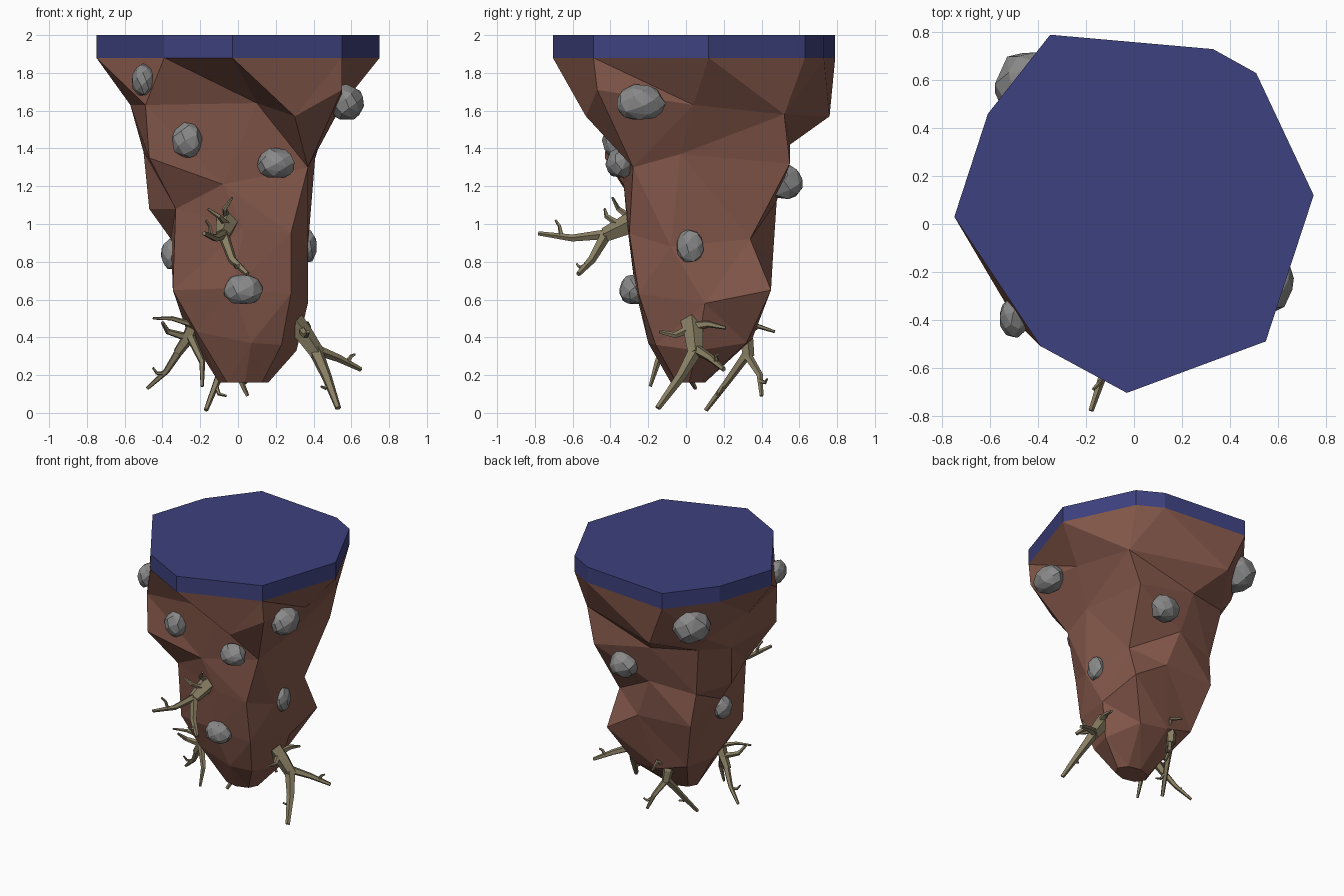
import bpy, bmesh, math, random
from mathutils import Vector

random.seed(7)


def material(name, rgb):
    m = bpy.data.materials.new(name)
    m.diffuse_color = (*rgb, 1)
    return m


GRASS = material("slab_blue", (0.048, 0.053, 0.21))
EARTH = material("earth_brown", (0.24, 0.10, 0.072))
STONE = material("stone_grey", (0.25, 0.25, 0.25))
WOOD = material("root_tan", (0.25, 0.21, 0.125))


def finish(bm, name, mat):
    bmesh.ops.recalc_face_normals(bm, faces=bm.faces[:])
    me = bpy.data.meshes.new(name)
    bm.to_mesh(me)
    bm.free()
    me.materials.append(mat)
    ob = bpy.data.objects.new(name, me)
    bpy.context.collection.objects.link(ob)
    return ob


def bridge(bm, a, b):
    # join two closed rings, skipping repeated corners
    n = len(a)
    for i in range(n):
        j = (i + 1) % n
        vs = list(dict.fromkeys((a[i], a[j], b[j], b[i])))
        if len(vs) == 4:
            # split along the shorter diagonal
            if (vs[0].co - vs[2].co).length < (vs[1].co - vs[3].co).length:
                bm.faces.new((vs[0], vs[1], vs[2]))
                bm.faces.new((vs[0], vs[2], vs[3]))
            else:
                bm.faces.new((vs[0], vs[1], vs[3]))
                bm.faces.new((vs[1], vs[2], vs[3]))
        elif len(vs) == 3:
            bm.faces.new(vs)


# top slab: nine-sided prism
OUTLINE = [(.55, -.49), (.75, .12), (.51, .63), (.33, .73), (-.35, .79),
           (-.61, .46), (-.75, .03), (-.39, -.51), (-.03, -.705)]
bm = bmesh.new()
top = bm.faces.new([bm.verts.new((x, y, 2.0)) for x, y in OUTLINE])
low = bm.faces.new([bm.verts.new((x, y, 1.88)) for x, y in OUTLINE])
for i in range(9):
    j = (i + 1) % 9
    bm.faces.new((top.verts[i], top.verts[j], low.verts[j], low.verts[i]))
finish(bm, "top_slab", GRASS)

# earth body: faceted rings, counter-clockwise from the front right corner
SHOULDER = [(.30, -.53, 1.57), (.55, -.47, 1.71), (.55, .04, 1.63), (.48, .52, 1.58),
            (-.22, .76, 1.57), (-.50, .46, 1.56), (-.57, .05, 1.63), (-.49, -.41, 1.63),
            (.10, -.36, 1.64)]
CHEST = [(.37, -.28, 1.30), (.41, -.03, 1.37), (.40, .55, 1.32), (-.08, .55, 1.42),
         (-.42, .45, 1.45), (-.50, .16, 1.38), (-.47, -.43, 1.35), (-.08, -.33, 1.21)]
WAIST = [(.28, -.30, .95), (.37, -.08, .88), (.33, .34, .92), (-.02, .48, 1.12),
         (-.36, .39, 1.07), (-.47, .12, 1.08), (-.33, -.26, 1.08), (.03, -.31, .98)]
HIP = [(.28, -.25, .63), (.37, .10, .58), (.36, .45, .65), (.09, .46, .82),
       (-.34, .43, .83), (-.355, .08, .92), (-.345, -.20, .65), (-.03, -.27, .66)]
FOOT = [(.23, -.16, .36), (.31, .06, .33), (.21, .32, .37), (-.01, .35, .39),
        (-.24, .33, .46), (-.27, .05, .43), (-.22, -.15, .43), (.07, -.20, .37)]
BASE = [(.03 + .13 * math.cos(a), .01 + .09 * math.sin(a), .16)
        for a in [math.radians(-42 + 45 * k) for k in range(8)]]
bm = bmesh.new()


def ring(pts):
    return [bm.verts.new(p) for p in pts]


rim = ring([(x, y, 1.88) for x, y in OUTLINE])
shoulder, chest = ring(SHOULDER), ring(CHEST)
bridge(bm, rim[:1] + rim, [shoulder[k] for k in (0, 1, 2, 3, 3, 4, 5, 6, 7, 8)])
bridge(bm, shoulder, chest[:1] + chest)
upper = chest
for pts in (WAIST, HIP, FOOT, BASE):
    cur = ring(pts)
    bridge(bm, upper, cur)
    upper = cur
bm.faces.new(upper)
finish(bm, "earth_body", EARTH)

# embedded stones: hulls of points on an ellipsoid (centre, half size)
STONES = [((-.50, -.39, 1.76), (.065, .085, .09)), ((-.27, -.365, 1.44), (.085, .08, .10)),
          ((.20, -.35, 1.32), (.10, .075, .085)), ((.575, -.24, 1.64), (.09, .13, .10)),
          ((.36, .02, .88), (.06, .075, .095)), ((.03, -.28, .65), (.105, .075, .085)),
          ((-.345, .05, .84), (.065, .08, .09)), ((.16, .52, 1.22), (.11, .10, .10)),
          ((-.45, .58, 1.70), (.13, .14, .135))]
for k, (c, h) in enumerate(STONES):
    bm = bmesh.new()
    spin = random.uniform(0, 6)
    for i in range(34):
        z = 1 - (2 * i + 1) / 34
        a = i * 2.4 + spin + random.uniform(-.2, .2)
        r = math.sqrt(1 - z * z)
        s = random.uniform(.97, 1.05)
        # flattened underside
        bm.verts.new((c[0] + s * h[0] * r * math.cos(a),
                      c[1] + s * h[1] * r * math.sin(a), c[2] + s * h[2] * max(z, -.85)))
    bmesh.ops.convex_hull(bm, input=bm.verts[:])
    inner = [v for v in bm.verts if not v.link_faces]
    bmesh.ops.delete(bm, geom=inner, context='VERTS')
    finish(bm, f"stone_{k + 1}", STONE)


# roots: tapered five-sided tubes along short paths
def tube(bm, pts, r0, r1, sides=5):
    pts = [Vector(p) for p in pts]
    prev = None
    for i, p in enumerate(pts):
        t = (pts[min(i + 1, len(pts) - 1)] - pts[max(i - 1, 0)]).normalized()
        if prev is None:
            u = t.orthogonal().normalized()
        else:
            u = (u - t * u.dot(t)).normalized()
        w = t.cross(u)
        r = 1.15 * (r0 + (r1 - r0) * i / (len(pts) - 1))
        loop = [bm.verts.new(p + r * (math.cos(a) * u + math.sin(a) * w))
                for a in [2 * math.pi * s / sides for s in range(sides)]]
        if prev:
            bridge(bm, prev, loop)
        else:
            bm.faces.new(loop)
        prev = loop
    bm.faces.new(prev)


def root(name, *branches):
    bm = bmesh.new()
    for pts, r0, r1 in branches:
        tube(bm, pts, r0, r1)
    finish(bm, name, WOOD)


root("front_root",
     ([(-.05, -.24, 1.03), (-.065, -.33, .985), (-.08, -.43, .94)], .06, .035),
     ([(-.08, -.42, .945), (-.12, -.60, .925), (-.18, -.78, .95)], .024, .01),
     ([(-.08, -.42, .95), (-.03, -.50, .81), (.05, -.57, .735)], .028, .012),
     ([(-.14, -.66, .94), (-.15, -.67, .99), (-.17, -.69, 1.02)], .011, .006),
     ([(.01, -.53, .78), (-.01, -.56, .77), (-.02, -.58, .79)], .012, .005),
     ([(-.06, -.36, 1.0), (-.10, -.42, 1.04), (-.16, -.43, 1.08)], .017, .006),
     ([(-.06, -.29, 1.03), (-.07, -.36, 1.08), (-.03, -.39, 1.14)], .018, .006))

root("right_root",
     ([(.29, .03, .48), (.35, .04, .41), (.42, .05, .31)], .054, .037),
     ([(.41, .05, .33), (.47, -.03, .19), (.53, -.15, .025)], .034, .014),
     ([(.40, .05, .34), (.53, .13, .29), (.65, .20, .23)], .026, .011),
     ([(.48, -.05, .16), (.46, -.07, .13), (.44, -.08, .14)], .012, .006),
     ([(.58, .16, .27), (.60, .16, .30), (.62, .17, .31)], .012, .006),
     ([(.33, .04, .46), (.36, .12, .47), (.38, .21, .45)], .024, .008),
     ([(.33, .03, .45), (.36, -.06, .41), (.37, -.14, .43)], .022, .008))

root("left_root",
     ([(-.24, -.08, .45), (-.27, -.07, .39), (-.32, -.05, .32)], .036, .023),
     ([(-.31, -.05, .33), (-.38, 0, .22), (-.48, .05, .13)], .021, .009),
     ([(-.39, .0, .21), (-.43, -.01, .21), (-.45, -.02, .24)], .011, .005),
     ([(-.27, -.07, .40), (-.37, -.11, .43), (-.40, -.16, .48)], .02, .008),
     ([(-.25, -.09, .47), (-.35, -.12, .50), (-.45, -.15, .50)], .015, .006),
     ([(-.25, -.09, .40), (-.19, -.15, .27), (-.19, -.19, .14)], .022, .008))

root("back_root",
     ([(-.06, .28, .45), (-.07, .32, .38), (-.06, .33, .30)], .038, .028),
     ([(-.06, .32, .31), (-.11, .22, .17), (-.17, .105, .015)], .024, .011),
     ([(-.06, .32, .31), (.0, .39, .20), (.05, .40, .09)], .022, .009),
     ([(-.12, .20, .15), (-.10, .17, .10), (-.06, .17, .09)], .012, .006),
     ([(-.06, .29, .40), (-.02, .38, .46), (-.04, .47, .43)], .018, .007),
     ([(.02, .39, .17), (.04, .42, .16), (.06, .43, .18)], .011, .005))
